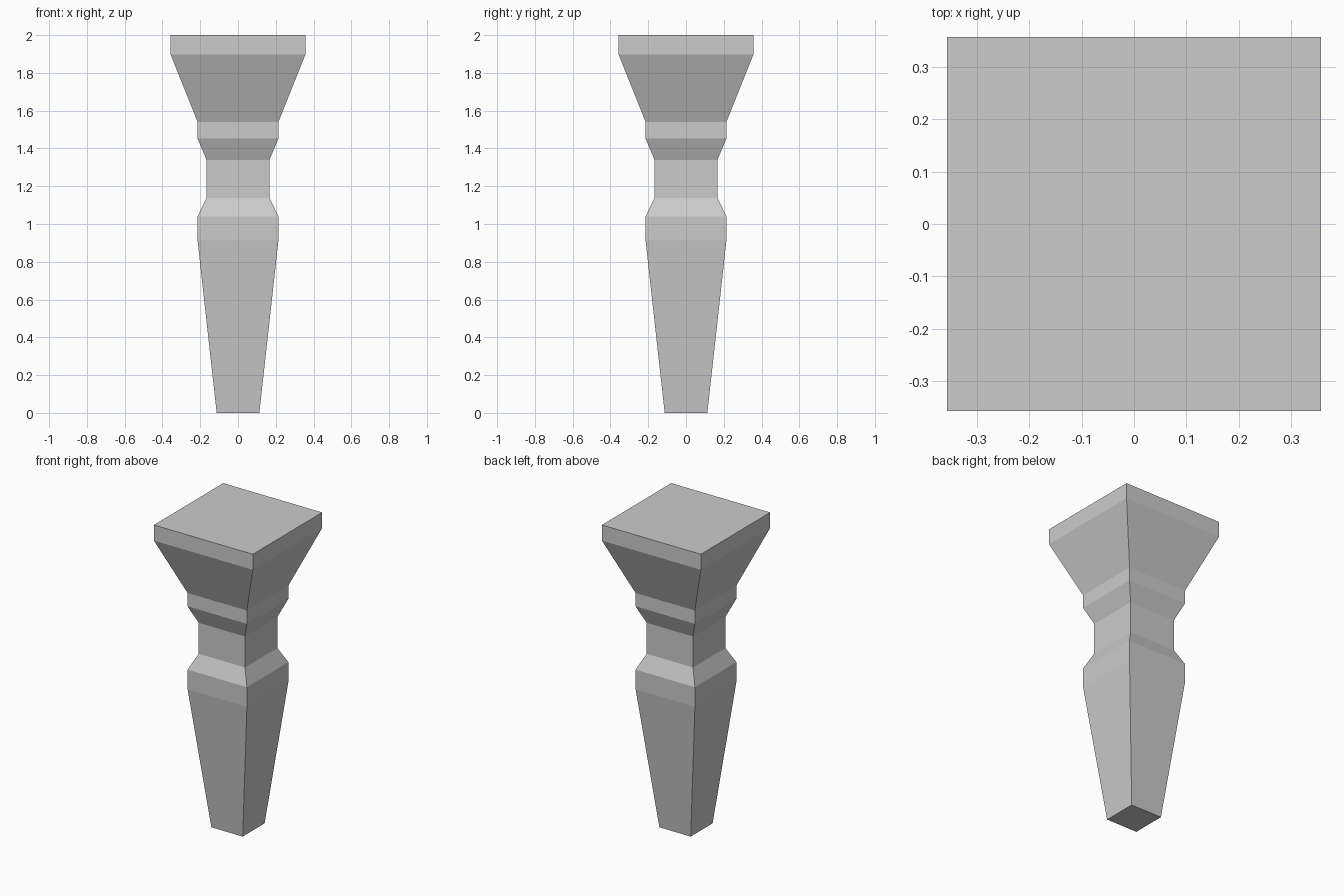
import bpy, bmesh

if "Cube" in bpy.data.objects:
    bpy.data.objects.remove(bpy.data.objects["Cube"])

# Square cross-sections of the leg, foot to top plate: (half width, height)
PROFILE = [
    (0.113, 0.0), (0.214, 0.912), (0.214, 1.04), (0.167, 1.138),
    (0.167, 1.34), (0.214, 1.453), (0.214, 1.54), (0.357, 1.898),
    (0.357, 2.0),
]


def square_loft(name, profile):
    bm = bmesh.new()
    rings = [[bm.verts.new((sx * h, sy * h, z))
              for sx, sy in ((-1, -1), (1, -1), (1, 1), (-1, 1))]
             for h, z in profile]
    # Side faces between neighbouring sections
    for low, high in zip(rings, rings[1:]):
        for i in range(4):
            j = (i + 1) % 4
            bm.faces.new((low[i], low[j], high[j], high[i]))
    # End caps
    bm.faces.new(rings[0][::-1])
    bm.faces.new(rings[-1])
    mesh = bpy.data.meshes.new(name)
    bm.to_mesh(mesh)
    bm.free()
    obj = bpy.data.objects.new(name, mesh)
    bpy.context.collection.objects.link(obj)
    return obj


# Tapered square furniture leg
square_loft("furniture_leg", PROFILE)
